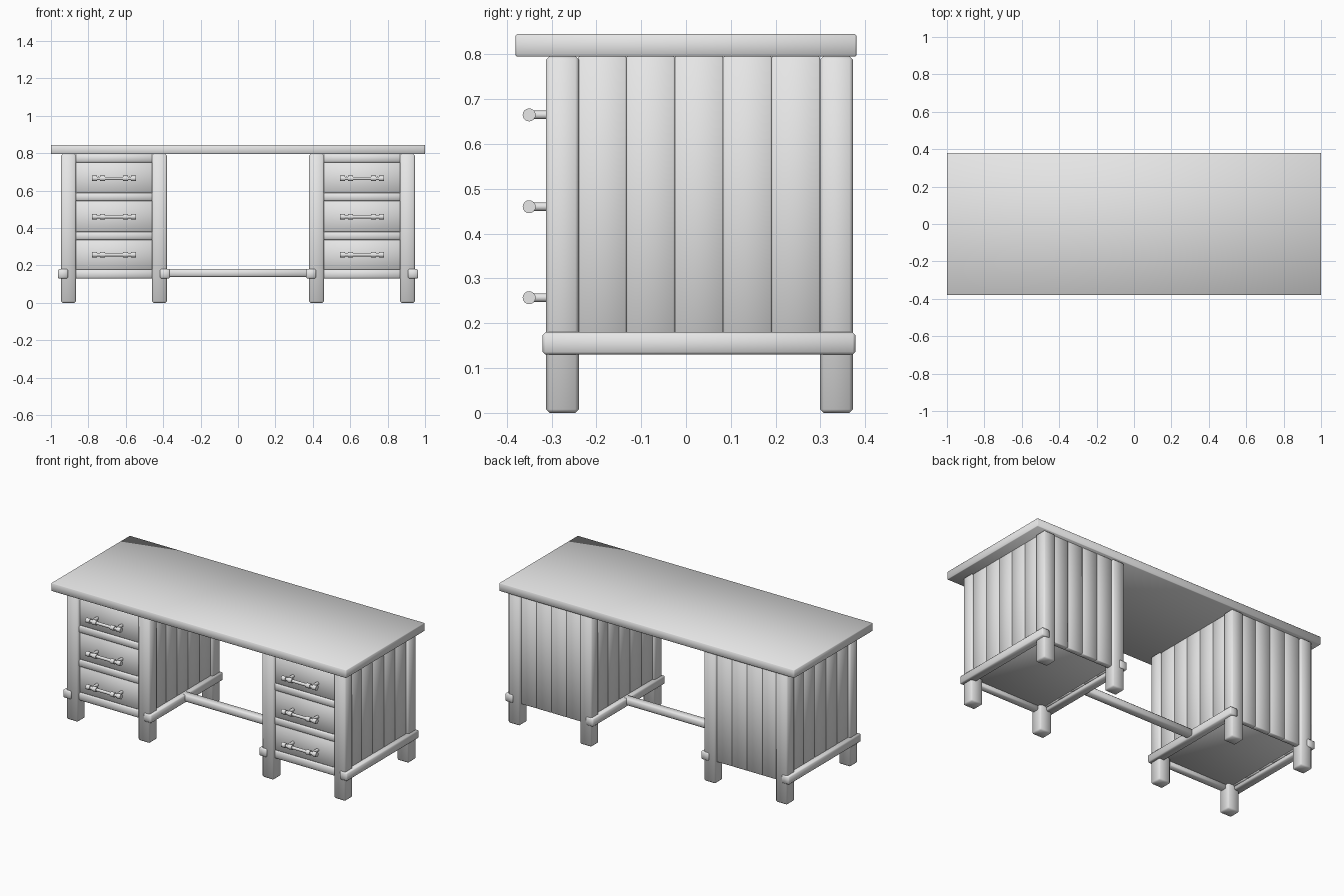
import bpy, bmesh, math
from mathutils import Matrix, Vector

if "Cube" in bpy.data.objects:
    bpy.data.objects.remove(bpy.data.objects["Cube"])

grey = bpy.data.materials.new("plain grey")
grey.diffuse_color = (0.8, 0.8, 0.8, 1)
grey.use_nodes = True
grey.node_tree.nodes["Principled BSDF"].inputs["Base Color"].default_value = grey.diffuse_color


def finish(bm, name, angle):
    bmesh.ops.recalc_face_normals(bm, faces=bm.faces)
    me = bpy.data.meshes.new(name)
    bm.to_mesh(me)
    bm.free()
    ob = bpy.data.objects.new(name, me)
    bpy.context.collection.objects.link(ob)
    me.materials.append(grey)
    bpy.ops.object.select_all(action='DESELECT')
    ob.select_set(True)
    bpy.context.view_layer.objects.active = ob
    bpy.ops.object.shade_smooth_by_angle(angle=math.radians(angle))
    return ob


def box(name, x, y, z, bevel=0.004):
    """Softly chamfered box from (min, max) ranges."""
    bm = bmesh.new()
    size = Vector((abs(x[1] - x[0]), y[1] - y[0], z[1] - z[0]))
    mid = Vector(((x[0] + x[1]) / 2, (y[0] + y[1]) / 2, (z[0] + z[1]) / 2))
    bmesh.ops.create_cube(bm, size=1, matrix=Matrix.Translation(mid) @ Matrix.Diagonal(size.to_4d()))
    bmesh.ops.bevel(bm, geom=bm.edges[:], offset=bevel, segments=1, affect='EDGES')
    return finish(bm, name, 50)


def rod(bm, centre, axis, radius, length):
    rot = Vector((0, 0, 1)).rotation_difference(Vector(axis)).to_matrix().to_4x4()
    bmesh.ops.create_cone(bm, cap_ends=True, segments=16, radius1=radius, radius2=radius,
                          depth=length, matrix=Matrix.Translation(centre) @ rot)


def handle(name, cx, cz):
    bm = bmesh.new()
    rod(bm, (cx, -0.35, cz), (1, 0, 0), 0.009, 0.23)
    for s in (-1, 1):
        rod(bm, (cx + s * 0.104, -0.35, cz), (1, 0, 0), 0.0145, 0.027)   # end collar
        rod(bm, (cx + s * 0.0615, -0.35, cz), (1, 0, 0), 0.0145, 0.027)  # inner collar
        rod(bm, (cx + s * 0.083, -0.322, cz), (0, 1, 0), 0.0095, 0.056)  # post
    finish(bm, name, 40)


# table top
box("desk_top", (-1, 1), (-0.38, 0.38), (0.795, 0.845), 0.003)

FRONT, BACK = (-0.3125, -0.239), (0.299, 0.3725)
for s, side in ((-1, "left"), (1, "right")):
    def mx(a, b):
        return tuple(sorted((s * a, s * b)))

    # legs
    for part, xr in (("outer", (0.866, 0.946)), ("inner", (0.38, 0.46))):
        for end, yr in (("front", FRONT), ("back", BACK)):
            box(f"{side}_{part}_{end}_leg", mx(*xr), yr, (0, 0.796), 0.008)

    # long side rails running past the legs
    for part, xr in (("outer", (0.91, 0.963)), ("inner", (0.364, 0.417))):
        box(f"{side}_{part}_side_rail", mx(*xr), (-0.32, 0.378), (0.13, 0.18), 0.006)

    # side planks
    step = 0.54 / 5
    for part, xr in (("outer", (0.90, 0.932)), ("inner", (0.394, 0.426))):
        for i in range(5):
            y0 = -0.241 + i * step
            box(f"{side}_{part}_side_plank", mx(*xr), (y0, y0 + step), (0.15, 0.796), 0.003)

    # back planks
    step = 0.41 / 4
    for i in range(4):
        x0 = 0.458 + i * step
        box(f"{side}_back_plank", mx(x0, x0 + step), (0.325, 0.358), (0.13, 0.796), 0.003)

    # cabinet floor
    box(f"{side}_cabinet_floor", mx(0.41, 0.916), (-0.28, 0.34), (0.155, 0.172), 0.002)

    # front rails between drawers
    for z in ((0.13, 0.178), (0.337, 0.38), (0.545, 0.588), (0.75, 0.796)):
        box(f"{side}_drawer_rail", mx(0.455, 0.87), (-0.302, -0.26), z, 0.006)

    # drawers and handles
    for z0, z1, hz in ((0.178, 0.337, 0.257), (0.38, 0.545, 0.46), (0.588, 0.75, 0.665)):
        box(f"{side}_drawer_front", mx(0.458, 0.868), (-0.296, -0.265), (z0, z1), 0.004)
        handle(f"{side}_drawer_handle", s * 0.663, hz)

# foot rail joining the two cabinets
box("foot_rail", (-0.39, 0.39), (0.005, 0.055), (0.138, 0.181), 0.008)
